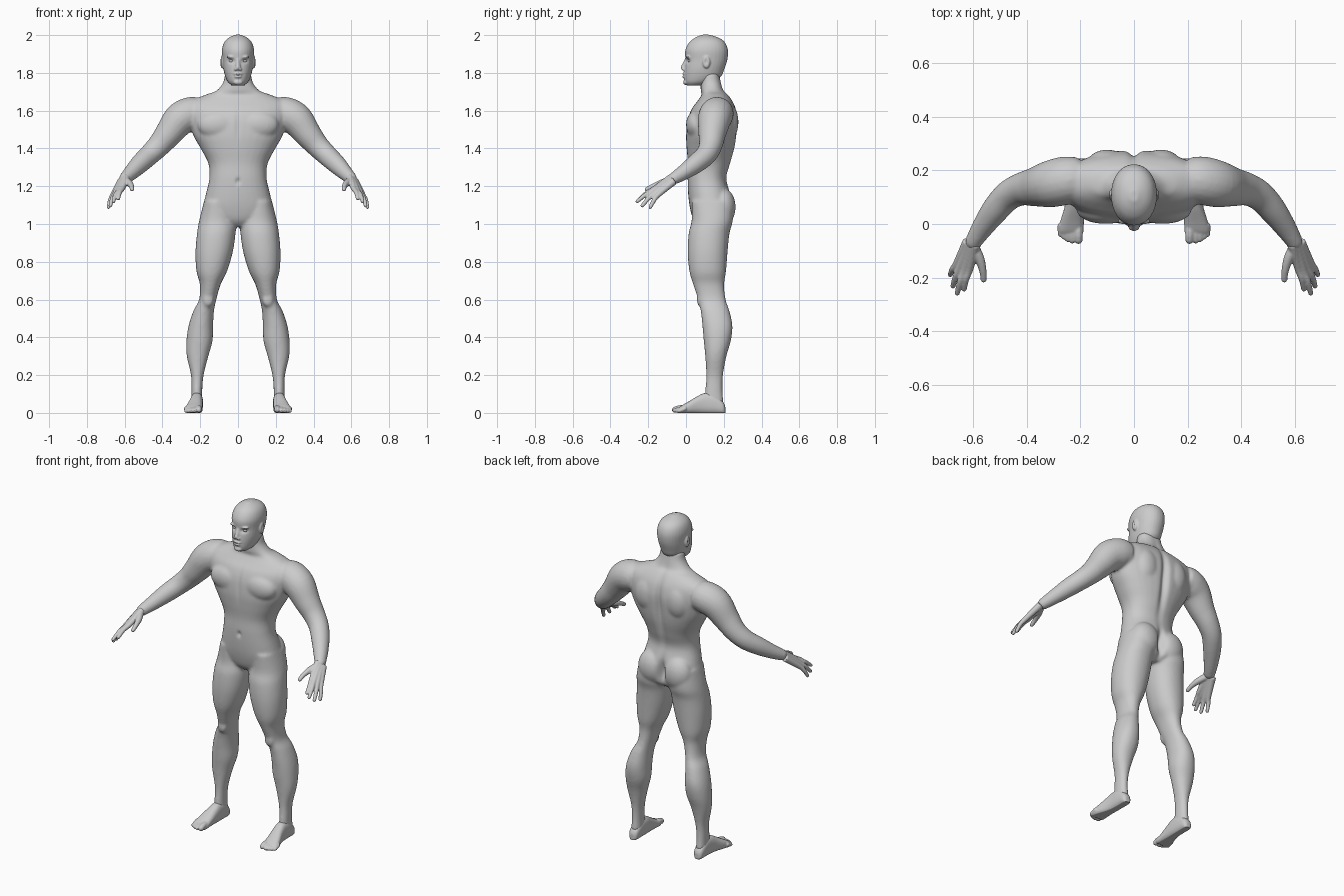
import bpy, bmesh, math
from mathutils import Vector, Matrix

if "Cube" in bpy.data.objects:
    bpy.data.objects.remove(bpy.data.objects["Cube"])

skin_mat = bpy.data.materials.new("grey_skin")
skin_mat.diffuse_color = (0.6, 0.6, 0.6, 1)
skin_mat.use_nodes = True
skin_mat.node_tree.nodes["Principled BSDF"].inputs["Base Color"].default_value = skin_mat.diffuse_color
X, Y, Z = Vector((1, 0, 0)), Vector((0, 1, 0)), Vector((0, 0, 1))
SIDES = (-1, 1)


def bell(v, mid, width):
    return math.exp(-((v - mid) / width) ** 2)


def spline(rows, steps=5):
    """Catmull-Rom interpolation of number rows."""
    out = []
    for i in range(len(rows) - 1):
        p0, p1 = rows[max(i - 1, 0)], rows[i]
        p2, p3 = rows[i + 1], rows[min(i + 2, len(rows) - 1)]
        for k in range(steps):
            t = k / steps
            out.append([0.5 * (2 * b + (c - a) * t + (2 * a - 5 * b + 4 * c - d) * t * t
                               + (3 * b - a - 3 * c + d) * t ** 3)
                        for a, b, c, d in zip(p0, p1, p2, p3)])
    return out + [list(rows[-1])]


def ring(c, u, v, a, b, n=2.0, count=32):
    """Superellipse cross-section."""
    pts = []
    for i in range(count):
        ang = 2 * math.pi * i / count
        co, si = math.cos(ang), math.sin(ang)
        pts.append(c + u * (a * math.copysign(abs(co) ** (2 / n), co))
                   + v * (b * math.copysign(abs(si) ** (2 / n), si)))
    return pts


def skin(bm, rings):
    loops = [[bm.verts.new(p) for p in r] for r in rings]
    for r0, r1 in zip(loops, loops[1:]):
        for i in range(len(r0)):
            j = (i + 1) % len(r0)
            bm.faces.new((r0[i], r0[j], r1[j], r1[i]))
    bm.faces.new(loops[0][::-1])
    bm.faces.new(loops[-1])


def column(bm, rows, n=2.0):
    """Upright loft; rows are z, x left, x right, y front, y back."""
    skin(bm, [ring(Vector(((l + r) / 2, (f + b) / 2, z)), X, Y,
                   max(abs(r - l) / 2, .003), max((b - f) / 2, .003), n)
              for z, l, r, f, b in spline(rows)])


def tube(bm, rows, s=1):
    """Rounded limb; rows are x, y, z, radius."""
    rows = [(x * s, y, z, r) for x, y, z, r in rows]
    a, b = Vector(rows[-2][:3]), Vector(rows[-1][:3])
    r = rows[-1][3]
    end = b + (b - a).normalized() * r * 0.7
    pts = spline(rows) + [[*end, r * 0.5]]
    pos = [Vector(p[:3]) for p in pts]
    rings = []
    for i, p in enumerate(pts):
        t = (pos[min(i + 1, len(pos) - 1)] - pos[max(i - 1, 0)]).normalized()
        u = t.cross(Z).normalized()
        rings.append(ring(pos[i], u, u.cross(t), p[3], p[3], 2, 20))
    skin(bm, rings)


def blob(bm, loc, radii):
    bmesh.ops.create_uvsphere(bm, u_segments=24, v_segments=16, radius=1,
                              matrix=Matrix.Translation(loc) @ Matrix.Diagonal((*radii, 1)))


def fuse(name, bm, voxel, smooth, tweak=None):
    """Merge overlapping volumes into one smooth surface."""
    bmesh.ops.recalc_face_normals(bm, faces=bm.faces[:])
    raw = bpy.data.meshes.new(name)
    bm.to_mesh(raw)
    bm.free()
    obj = bpy.data.objects.new(name, raw)
    bpy.context.collection.objects.link(obj)
    if voxel:
        m = obj.modifiers.new("merge", 'REMESH')
        m.mode, m.voxel_size = 'VOXEL', voxel
        m = obj.modifiers.new("soften", 'SMOOTH')
        m.factor, m.iterations = 0.5, smooth
        dg = bpy.context.evaluated_depsgraph_get()
        mesh = bpy.data.meshes.new_from_object(obj.evaluated_get(dg))
        obj.modifiers.clear()
        obj.data = mesh
    for v in obj.data.vertices:
        if tweak:
            tweak(v.co)
        v.co.z = max(v.co.z, 0)
    obj.data.materials.clear()
    obj.data.materials.append(skin_mat)
    obj.data.polygons.foreach_set("use_smooth", [True] * len(obj.data.polygons))
    return obj


# Torso and neck: z, half width, front, back
body = bmesh.new()
torso = [(.985, .06, .07, .2), (1.02, .15, .04, .235), (1.08, .185, .022, .245),
         (1.15, .172, .012, .238), (1.24, .152, .008, .215), (1.32, .157, .01, .235),
         (1.40, .198, .003, .257), (1.47, .237, .0, .268), (1.55, .26, .008, .274),
         (1.61, .27, .03, .264), (1.65, .25, .06, .247), (1.685, .17, .083, .222),
         (1.705, .115, .078, .2), (1.75, .078, .078, .186), (1.8, .07, .08, .175)]
column(body, [(z, -w, w, f, b) for z, w, f, b in torso], 2.3)

# Legs: z, inner x, outer x, front, back
leg = [(1.12, .04, .18, .03, .245), (1.02, .012, .205, .03, .248), (.95, .013, .217, .014, .23),
       (.85, .028, .225, .009, .22), (.75, .058, .22, .018, .212), (.68, .092, .202, .038, .202),
       (.6, .115, .206, .064, .21), (.54, .127, .236, .078, .23), (.46, .132, .262, .087, .246),
       (.38, .135, .273, .094, .237), (.3, .157, .271, .102, .214), (.2, .182, .249, .107, .196),
       (.12, .189, .246, .102, .193), (.05, .188, .246, .095, .2)]
# Arms: x, y, z, radius
arm = [(.2, .17, 1.585, .08), (.25, .163, 1.583, .09), (.31, .15, 1.552, .088),
       (.37, .138, 1.475, .073), (.42, .13, 1.415, .062), (.47, .105, 1.365, .056),
       (.52, .05, 1.318, .051), (.57, -.02, 1.268, .04), (.603, -.073, 1.236, .031)]
for s in SIDES:
    column(body, [(z, a * s, b * s, f, k) for z, a, b, f, k in leg], 2.15)
    tube(body, arm, s)
    blob(body, (s * .105, .052, 1.525), (.11, .052, .075))    # chest muscle
    blob(body, (s * .085, .195, 1.09), (.088, .068, .1))      # buttock
    blob(body, (s * .1, .225, 1.54), (.075, .053, .1))        # shoulder blade
    blob(body, (s * .158, .077, .6), (.03, .02, .04))         # kneecap


def spine_groove(co):
    if co.y > .14:
        depth = .024 * bell(co.z, 1.48, .17) + .04 * bell(co.z, 1.08, .07)
        co.y -= depth * bell(co.x, 0, .02)
    elif co.y < .08:
        co.y += .006 * bell(co.x, 0, .012) * bell(co.z, 1.52, .08)
        co.y += .012 * bell(co.x, 0, .01) * bell(co.z, 1.225, .015)


fuse("body", body, .008, 8, spine_groove)

# Head: z, half width, front, back
head = bmesh.new()
skull = [(1.732, .03, .008, .09), (1.75, .052, -.006, .14), (1.78, .067, -.011, .185),
         (1.82, .077, -.01, .203), (1.87, .082, -.004, .219), (1.92, .085, -.004, .222),
         (1.96, .074, .016, .207), (1.985, .051, .046, .175), (2.002, .015, .085, .125)]
column(head, [(z, -w, w, f, b) for z, w, f, b in skull], 2.1)
tube(head, [(0, .006, 1.875, .01), (0, -.006, 1.85, .011), (0, -.015, 1.825, .014)])  # nose
blob(head, (0, -.009, 1.793), (.024, .012, .007))             # upper lip
blob(head, (0, -.008, 1.78), (.02, .012, .007))               # lower lip
blob(head, (0, -.001, 1.75), (.025, .014, .014))              # chin
for s in SIDES:
    blob(head, (s * .012, -.01, 1.819), (.009, .013, .008))   # nostril
    blob(head, (s * .034, .012, 1.884), (.026, .014, .008))   # brow
    blob(head, (s * .084, .108, 1.858), (.011, .02, .034))    # ear


def face_dents(co):
    if co.y < .06:
        co.y += .012 * bell(abs(co.x), .034, .016) * bell(co.z, 1.863, .011)
        co.y += .005 * bell(co.x, 0, .022) * bell(co.z, 1.787, .003)
    elif abs(co.x) > .08 and co.z < 1.9:
        co.x -= math.copysign(.008, co.x) * bell(co.y, .106, .008) * bell(co.z, 1.86, .016)


fuse("head", head, .0045, 3, face_dents)

# Eyes
eyes = bmesh.new()
for s in SIDES:
    blob(eyes, (s * .034, .023, 1.863), (.014, .013, .009))
fuse("eyes", eyes, 0, 0)

# Hands: knuckle and tip of index, middle, ring and little finger
fingers = [((.613, -.165, 1.188), (.634, -.245, 1.133)), ((.631, -.17, 1.178), (.66, -.26, 1.118)),
           ((.648, -.162, 1.166), (.676, -.233, 1.095)), ((.661, -.148, 1.154), (.686, -.19, 1.087))]
# Feet: y, centre x, half width, height
foot = [(.208, .218, .012, .035), (.195, .218, .027, .06), (.15, .218, .032, .1),
        (.1, .219, .034, .105), (.06, .223, .037, .088), (.01, .231, .044, .058),
        (-.025, .235, .047, .038), (-.038, .235, .043, .028)]
# Toes: x, tip y, radius
toes = [(.207, -.063, .016), (.23, -.064, .012), (.247, -.059, .0115), (.262, -.05, .011),
        (.275, -.04, .0105)]
for s, side in zip(SIDES, ("right", "left")):
    hand = bmesh.new()
    for i, (k, t) in enumerate(fingers):
        wrist = (.592 + .009 * i, -.075 + .003 * i, 1.247 - .007 * i, .021)
        bend = [(a + b) / 2 for a, b in zip(k, t)]
        tube(hand, [wrist, (*k, .0145), (bend[0] + .003, bend[1], bend[2] + .006, .012),
                    (*t, .0095)], s)
    tube(hand, [(.598, -.085, 1.232, .02), (.576, -.13, 1.217, .018),
                (.564, -.175, 1.2, .0135), (.561, -.21, 1.182, .011)], s)
    fuse(side + "_hand", hand, .004, 3)

    base = bmesh.new()
    skin(base, [ring(Vector((x * s, y, h / 2 - .003)), X, Z, w, h / 2 + .003, 2.5)
                for y, x, w, h in spline(foot)])
    for x, y, r in toes:
        tube(base, [(x, .0, .026, r), (x, y + .025, r + .008, r), (x, y, r - .001, r * .95)], s)
    fuse(side + "_foot", base, .0045, 3)
